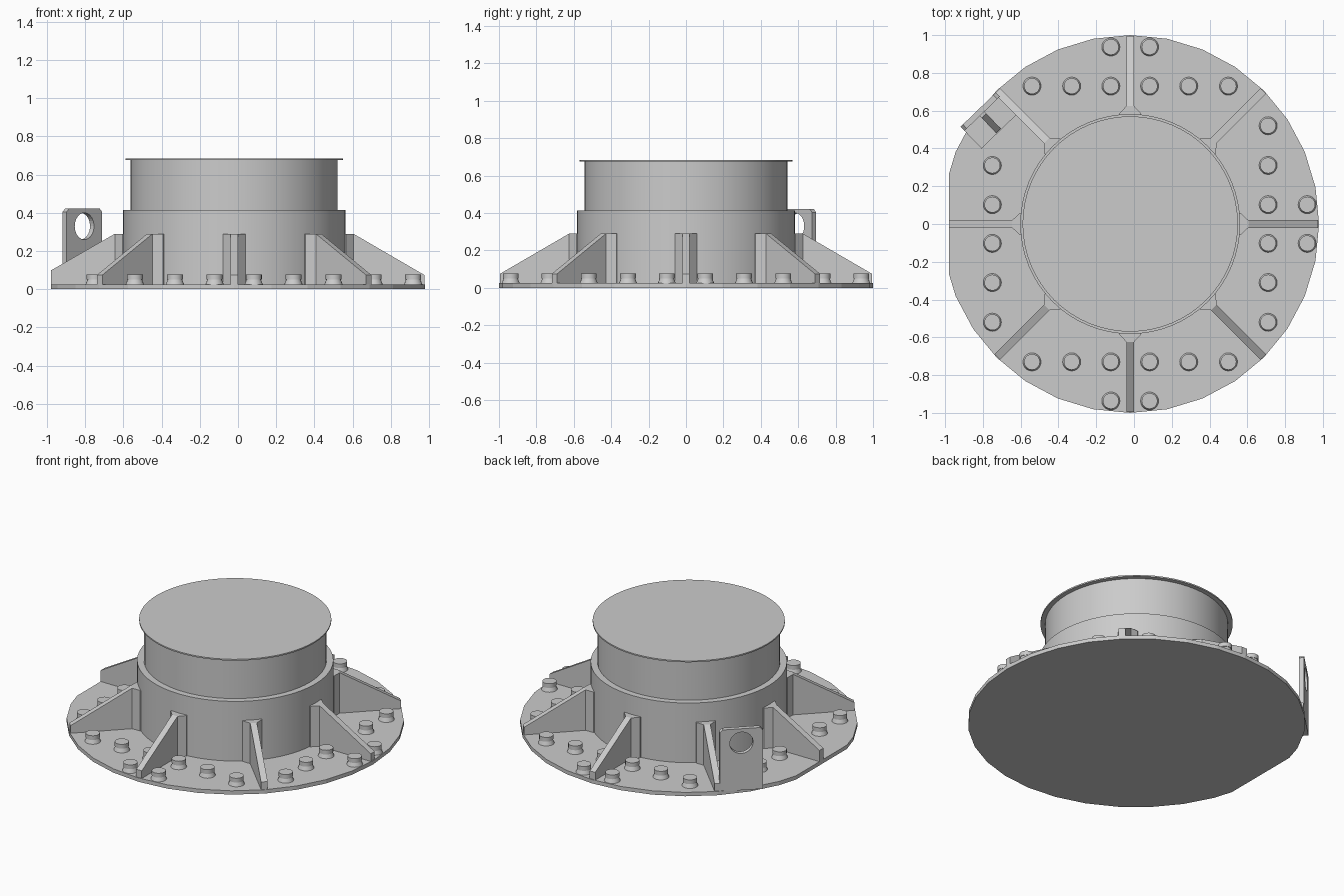
import bpy, bmesh, math
from mathutils import Matrix, Vector

if "Cube" in bpy.data.objects:
    bpy.data.objects.remove(bpy.data.objects["Cube"])

C = Vector((-0.02, 0, 0))  # axis of the round body


def finish(name, bm, smooth=False):
    bmesh.ops.recalc_face_normals(bm, faces=bm.faces)
    me = bpy.data.meshes.new(name)
    bm.to_mesh(me)
    bm.free()
    ob = bpy.data.objects.new(name, me)
    bpy.context.collection.objects.link(ob)
    if smooth:
        bpy.ops.object.select_all(action='DESELECT')
        ob.select_set(True)
        bpy.context.view_layer.objects.active = ob
        bpy.ops.object.shade_smooth_by_angle(angle=math.radians(30))
    return ob


def lathe(bm, profile, segs, at):
    """Closed solid of revolution from (radius, z) points, capped both ends."""
    rings = [[bm.verts.new((at[0] + r * math.cos(2 * math.pi * i / segs),
                            at[1] + r * math.sin(2 * math.pi * i / segs), z))
              for i in range(segs)] for r, z in profile]
    for a, b in zip(rings, rings[1:]):
        for i in range(segs):
            j = (i + 1) % segs
            bm.faces.new((a[i], a[j], b[j], b[i]))
    bm.faces.new(rings[0][::-1])
    bm.faces.new(rings[-1])


def prism(bm, pts, offset, mat):
    """Extrude a planar polygon by an offset, placed with mat."""
    off = Vector(offset)
    a = [bm.verts.new(mat @ Vector(p)) for p in pts]
    b = [bm.verts.new(mat @ (Vector(p) + off)) for p in pts]
    bm.faces.new(a[::-1])
    bm.faces.new(b)
    for i in range(len(a)):
        j = (i + 1) % len(a)
        bm.faces.new((a[i], a[j], b[j], b[i]))


# Base plate: 32-sided disc trimmed flat on the left
bm = bmesh.new()
lathe(bm, [(1.0, 0), (1.0, 0.025)], 32, C)
bmesh.ops.bisect_plane(bm, geom=bm.verts[:] + bm.edges[:] + bm.faces[:],
                       plane_co=(-0.98, 0, 0), plane_no=(-1, 0, 0), clear_outer=True)
bmesh.ops.holes_fill(bm, edges=[e for e in bm.edges if e.is_boundary])
finish("base_plate", bm)

# Stepped drum with thin cap
bm = bmesh.new()
lathe(bm, [(0.582, 0.02), (0.582, 0.415), (0.542, 0.415), (0.542, 0.676),
           (0.57, 0.676), (0.57, 0.685)], 64, C)
finish("drum", bm, True)

# Eight gusset ribs with flared roots
bm = bmesh.new()
for k in range(8):
    m = Matrix.Translation(C) @ Matrix.Rotation(k * math.pi / 4, 4, 'Z')
    end, ze = (0.96, 0.098) if k == 4 else (0.995, 0.075)
    w = 0.02
    prism(bm, [(0.56, -w, 0.015), (end, -w, 0.015), (end, -w, ze),
               (0.625, -w, 0.29), (0.56, -w, 0.29)], (0, 2 * w, 0), m)
    for s in (-1, 1):
        prism(bm, [(0.56, s * w, 0.015), (0.625, s * w, 0.015),
                   (0.585, s * 0.058, 0.015), (0.56, s * 0.058, 0.015)],
              (0, 0, 0.275), m)
finish("ribs", bm)

# Bolts: one row of six per side, plus an outer pair on three sides
steps = [-0.52, -0.31, -0.1025, 0.1025, 0.31, 0.52]
spots = []
for s in (-1, 1):
    spots += [(C.x + t, s * 0.73) for t in steps]
    spots += [(C.x + t, s * 0.937) for t in steps[2:4]]
    spots += [(C.x + s * 0.73, t) for t in steps]
spots += [(C.x + 0.937, t) for t in steps[2:4]]
spots = [p for p in spots if not (p[0] < -0.7 and p[1] > 0.45)]  # lug sits here
bm = bmesh.new()
for p in spots:
    lathe(bm, [(0.05, 0.02), (0.038, 0.05), (0.042, 0.05), (0.042, 0.078)], 20, p)
finish("bolts", bm, True)

# Lifting lug: pierced plate, foot and stiffener (local x points outward)
m = Matrix.Translation((-0.825, 0.605, 0)) @ Matrix.Rotation(math.radians(134), 4, 'Z')
h, top, c = 0.13, 0.422, 0.018
bm = bmesh.new()
prism(bm, [(-0.03, -h, 0.02), (-0.03, h, 0.02), (-0.03, h, top - c), (-0.03, h - c, top),
           (-0.03, -h + c, top), (-0.03, -h, top - c)], (0.03, 0, 0), m)
plate = finish("lug_plate", bm)

bm = bmesh.new()
lathe(bm, [(0.07, -0.2), (0.07, 0.2)], 32, (0, 0))
bmesh.ops.transform(bm, verts=bm.verts,
                    matrix=m @ Matrix.Translation((0, 0, 0.33)) @ Matrix.Rotation(math.pi / 2, 4, 'Y'))
cutter = finish("lug_hole_cutter", bm)
cutter.hide_render = True
mod = plate.modifiers.new("hole", 'BOOLEAN')
mod.operation, mod.solver, mod.object = 'DIFFERENCE', 'EXACT', cutter
bpy.context.view_layer.objects.active = plate
bpy.ops.object.modifier_apply(modifier="hole")
bpy.data.objects.remove(cutter)

bm = bmesh.new()
prism(bm, [(-0.16, -h, 0.02), (-0.025, -h, 0.02), (-0.025, -h, 0.05), (-0.16, -h, 0.05)],
      (0, 2 * h, 0), m)
prism(bm, [(-0.155, -0.017, 0.045), (-0.025, -0.017, 0.045), (-0.025, -0.017, 0.19),
           (-0.045, -0.017, 0.19), (-0.155, -0.017, 0.07)], (0, 0.034, 0), m)
finish("lug_foot", bm)
